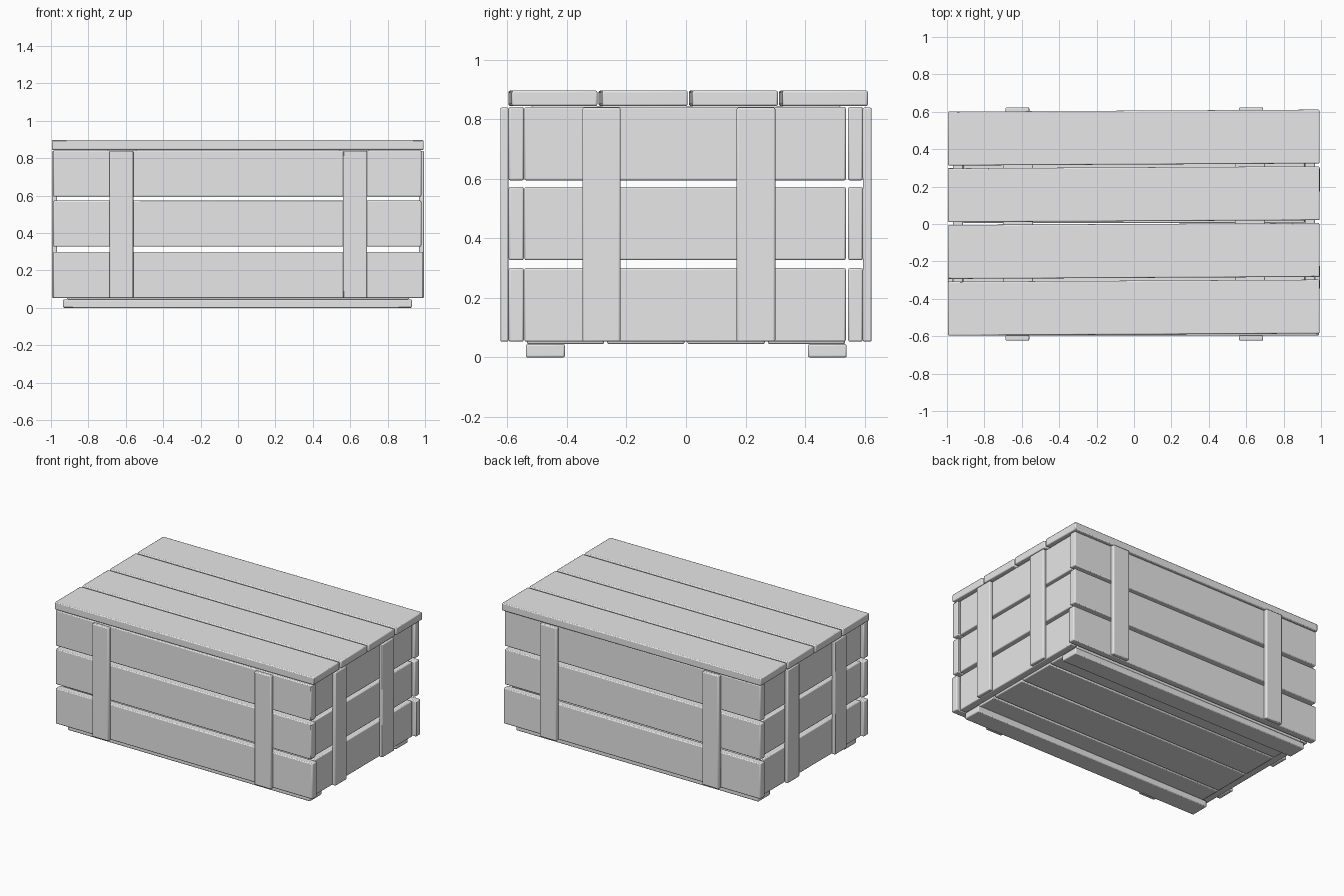
import bpy
from mathutils import Vector

old = bpy.data.objects.get("Cube")
if old:
    bpy.data.objects.remove(old, do_unlink=True)

grey = bpy.data.materials.new("plain_grey")
grey.use_nodes = True
colour = (0.8, 0.8, 0.8, 1)
grey.diffuse_color = colour
grey.node_tree.nodes["Principled BSDF"].inputs["Base Color"].default_value = colour


def board(name, x, y, z, turn=0.0):
    """Bevelled board spanning the given (low, high) ranges."""
    spans = (x, y, z)
    centre = Vector([(a + b) / 2 for a, b in spans])
    bpy.ops.mesh.primitive_cube_add(size=1, location=centre, rotation=(0, 0, turn))
    ob = bpy.context.object
    ob.name = name
    ob.scale = [b - a for a, b in spans]
    bpy.ops.object.transform_apply(location=False, rotation=False, scale=True)
    bevel = ob.modifiers.new("soft_edges", 'BEVEL')
    bevel.width = 0.006
    bevel.segments = 2
    ob.data.materials.append(grey)
    bpy.ops.object.shade_smooth_by_angle()
    return ob


rows = [(0.053, 0.3), (0.327, 0.573), (0.595, 0.842)]

# Wall planks: long front and back, short ends between them
for i, z in enumerate(rows):
    right_end = 0.99 if i == 0 else 0.98
    board("front_plank", (-0.988, right_end), (-0.596, -0.545), z)
    board("back_plank", (-0.988, right_end), (0.545, 0.594), z)
    for side, x in (("left", (0.915, 0.967)), ("right", (-0.967, -0.915))):
        board(side + "_end_plank", x, (-0.543, 0.537), z)

# Upright battens on all four walls
upright = (0.053, 0.84)
for x in ((-0.687, -0.56), (0.562, 0.69)):
    board("front_batten", x, (-0.624, -0.596), upright)
    board("back_batten", x, (0.594, 0.624), upright)
for y in ((-0.348, -0.22), (0.17, 0.3)):
    board("left_end_batten", (0.967, 0.994), y, upright)
    board("right_end_batten", (-0.994, -0.967), y, upright)

# Lid boards, set very slightly askew, and floor boards below them
for i in range(4):
    y = -0.447 + i * 0.303
    board("lid_board", (-0.995, 0.992), (y - 0.144, y + 0.144), (0.845, 0.897), 0.0055)
    y = -0.405 + i * 0.27
    board("floor_board", (-0.913, 0.913), (y - 0.13, y + 0.13), (0.045, 0.095))

# Cleats joining the lid boards underneath
for x in (-0.62, 0.62):
    board("lid_cleat", (x - 0.08, x + 0.08), (-0.52, 0.52), (0.81, 0.845))

# Ground runners
for y in ((-0.538, -0.407), (0.41, 0.54)):
    board("ground_runner", (-0.935, 0.93), y, (0, 0.045))
